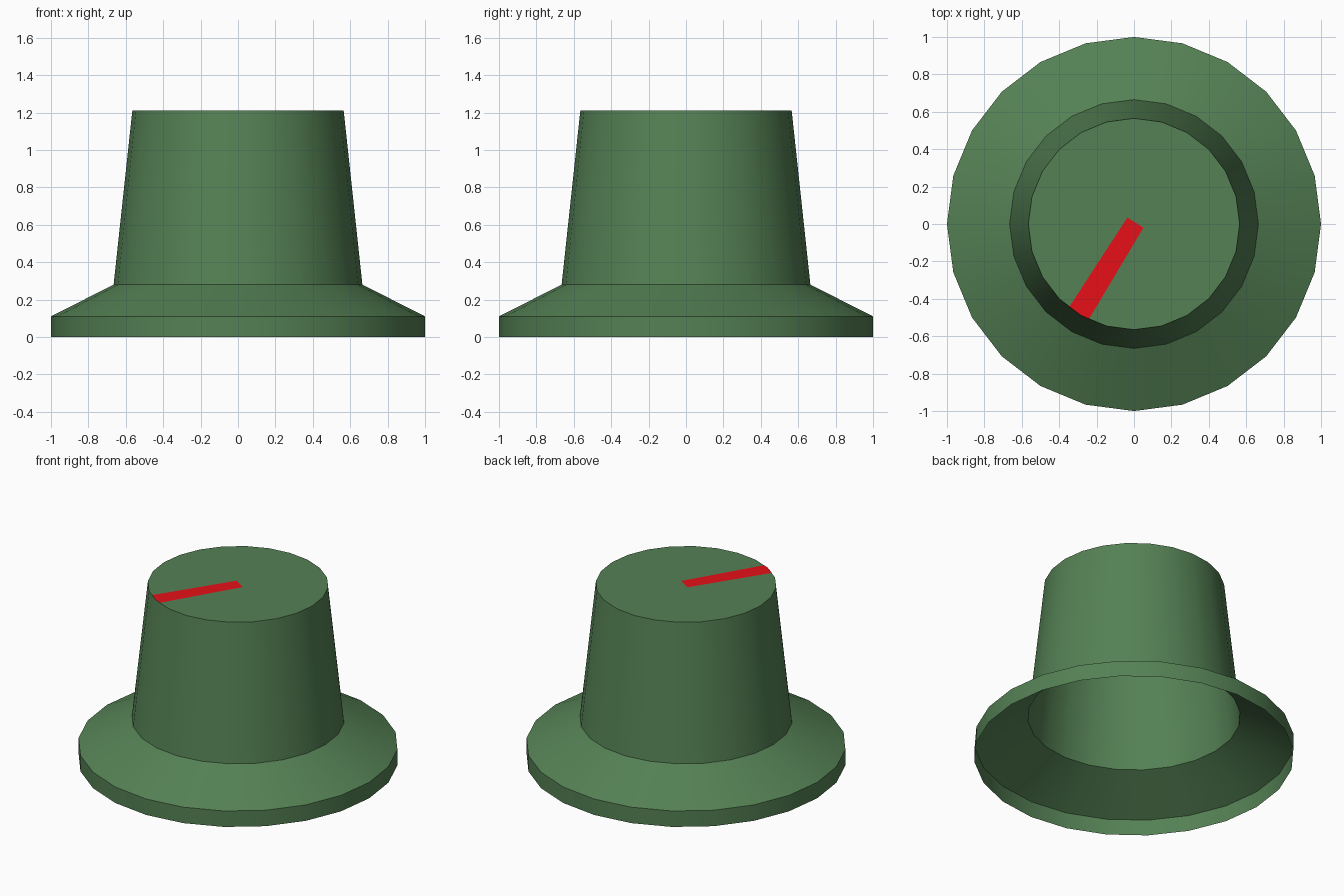
import bpy, bmesh, math

if "Cube" in bpy.data.objects:
    bpy.data.objects.remove(bpy.data.objects["Cube"])

SIDES = 24
TOP = 1.21


def material(name, color):
    m = bpy.data.materials.new(name)
    m.diffuse_color = color
    m.use_nodes = True
    m.node_tree.nodes["Principled BSDF"].inputs["Base Color"].default_value = m.diffuse_color
    return m


def make_object(name, bm, mat):
    mesh = bpy.data.meshes.new(name)
    bm.to_mesh(mesh)
    bm.free()
    ob = bpy.data.objects.new(name, mesh)
    bpy.context.collection.objects.link(ob)
    mesh.materials.append(mat)
    return ob


green = material("green_plastic", (0.09, 0.22, 0.09, 1))
red = material("red_paint", (0.8, 0.005, 0.01, 1))

# Knob shell: flared skirt and tapered grip, open underneath
profile = [(1.0, 0.0), (1.0, 0.11), (0.665, 0.28), (0.565, TOP)]
bm = bmesh.new()
rings = []
for r, z in profile:
    rings.append([bm.verts.new((r * math.cos(2 * math.pi * i / SIDES),
                                r * math.sin(2 * math.pi * i / SIDES), z))
                  for i in range(SIDES)])
for low, high in zip(rings, rings[1:]):
    for i in range(SIDES):
        j = (i + 1) % SIDES
        bm.faces.new((low[i], low[j], high[j], high[i]))
bm.faces.new(rings[-1])
knob = make_object("knob_shell", bm, green)
bpy.context.view_layer.objects.active = knob
knob.select_set(True)
bpy.ops.object.shade_smooth_by_angle(angle=math.radians(25))

# Pointer stripe painted on the top, running from the centre to the rim
stripe = [(-0.035, 0.035), (-0.345, -0.442), (-0.2825, -0.489),
          (-0.24, -0.507), (0.05, -0.02)]
bm = bmesh.new()
bm.faces.new([bm.verts.new((x, y, TOP + 0.001)) for x, y in stripe])
make_object("pointer_stripe", bm, red)
